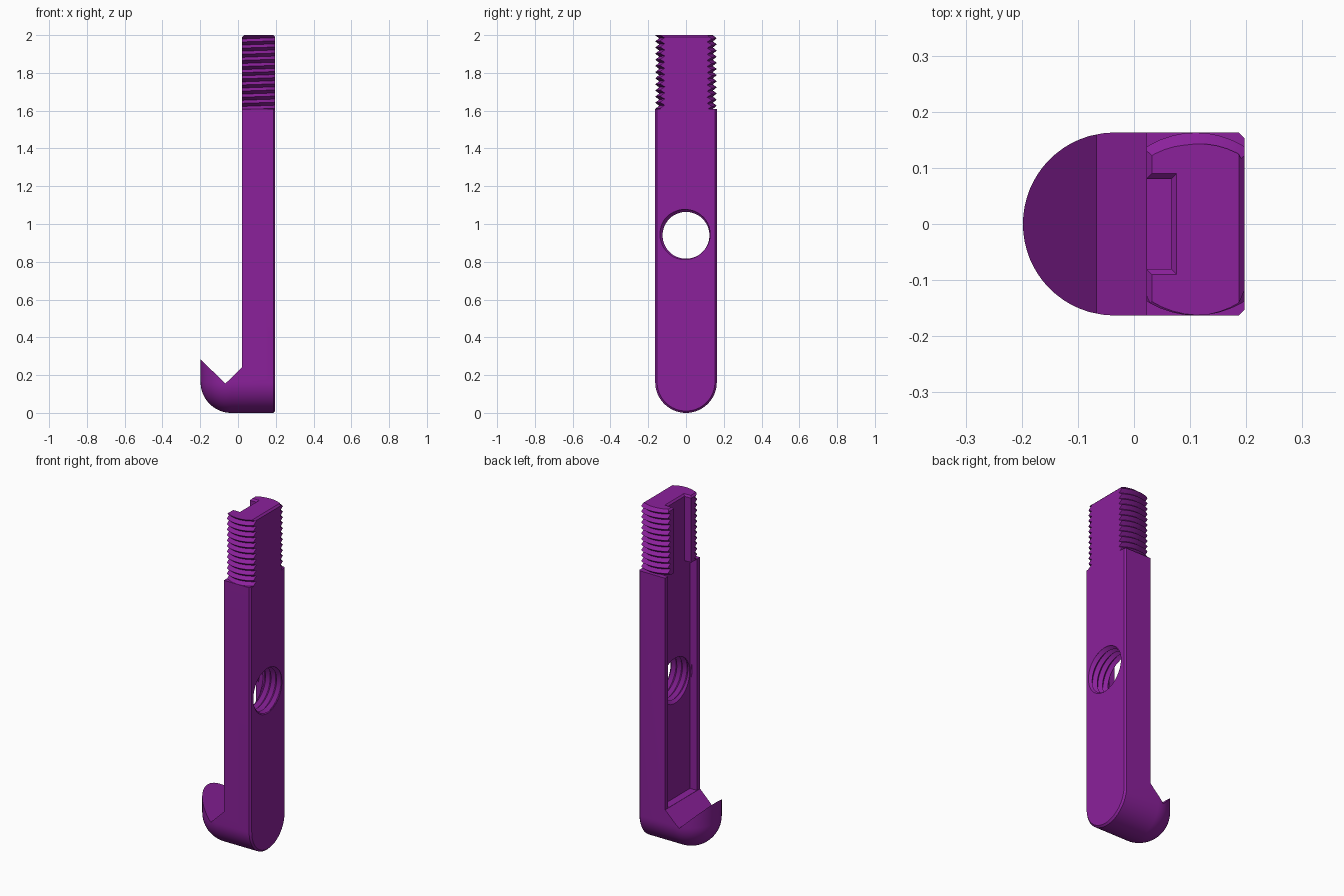
import bpy, bmesh, math
from mathutils import Matrix

if "Cube" in bpy.data.objects:
    bpy.data.objects.remove(bpy.data.objects["Cube"])

purple = bpy.data.materials.new("purple")
purple.diffuse_color = (0.26, 0.015, 0.33, 1)
purple.use_nodes = True
purple.node_tree.nodes["Principled BSDF"].inputs["Base Color"].default_value = purple.diffuse_color

R = 0.163            # half width of the bar
X0, X1 = 0.022, 0.197
SHOULDER = 1.61      # where the threaded end starts


def finish(bm, name):
    bmesh.ops.recalc_face_normals(bm, faces=bm.faces[:])
    me = bpy.data.meshes.new(name)
    bm.to_mesh(me)
    bm.free()
    ob = bpy.data.objects.new(name, me)
    bpy.context.collection.objects.link(ob)
    me.materials.append(purple)
    return ob


def hull(name, points):
    """Convex solid around a set of points."""
    bm = bmesh.new()
    vs = [bm.verts.new(p) for p in points]
    res = bmesh.ops.convex_hull(bm, input=vs)
    loose = {v for v in res["geom_interior"] + res["geom_unused"]
             if isinstance(v, bmesh.types.BMVert)}
    bmesh.ops.delete(bm, geom=list(loose), context='VERTS')
    bmesh.ops.dissolve_limit(bm, angle_limit=0.005, verts=bm.verts[:], edges=bm.edges[:])
    return finish(bm, name)


def box(name, x, y, z):
    return hull(name, [(a, b, c) for a in x for b in y for c in z])


def screw(name, root, crest, pitch, length, matrix, n=48):
    """Closed solid with a helical V thread, running up from the origin."""
    bm = bmesh.new()
    total = int(length / pitch) * n

    def helix(r, lift, count):
        return [bm.verts.new((r * math.cos(i * math.tau / n), r * math.sin(i * math.tau / n),
                              pitch * (i / n + lift))) for i in range(count + 1)]
    outer, inner = helix(crest, 0, total + n), helix(root, 0.5, total)
    for i in range(total):
        bm.faces.new((outer[i], outer[i + 1], inner[i + 1], inner[i]))
        bm.faces.new((inner[i], inner[i + 1], outer[i + n + 1], outer[i + n]))
    # Fan caps at both ends
    low = bm.verts.new((0, 0, 0))
    high = bm.verts.new((0, 0, pitch * (total / n + 1)))
    for e in [e for e in bm.edges if e.is_boundary]:
        mid = (e.verts[0].co.z + e.verts[1].co.z) / 2
        bm.faces.new((e.verts[0], e.verts[1], low if mid < length / 2 else high))
    bm.transform(matrix)
    return finish(bm, name)


def boolean(ob, cutter, operation='DIFFERENCE'):
    mod = ob.modifiers.new("cut", 'BOOLEAN')
    mod.operation, mod.solver, mod.object = operation, 'EXACT', cutter
    bpy.context.view_layer.objects.active = ob
    bpy.ops.object.modifier_apply(modifier=mod.name)
    bpy.data.objects.remove(cutter, do_unlink=True)


# Bar with rounded foot, chamfered face and ball-shaped hook end
N = 32
pts = []
for x, r in ((X1, R - 0.01), (X1 - 0.01, R)):
    pts += [(x, -r, SHOULDER), (x, r, SHOULDER)]
    for i in range(N + 1):
        a = math.pi * i / N
        pts.append((x, r * math.cos(a), R - r * math.sin(a)))
for i in range(N + 1):
    a = math.pi * i / N
    pts.append((-0.035 - R * math.sin(a), R * math.cos(a), SHOULDER))
    for j in range(N // 2 + 1):
        b = math.pi / 2 * j / (N // 2)
        pts.append((-0.035 - R * math.sin(a) * math.cos(b), R * math.cos(a) * math.cos(b),
                    R - R * math.sin(b)))
bar = hull("hooked_bar", pts)

# V notch of the hook and clear space above it
bm = bmesh.new()
outline = [(-0.067, 0.155), (X0, 0.242), (X0, 2.2), (-0.4, 2.2), (-0.4, 0.482)]
face = bm.faces.new([bm.verts.new((x, -0.5, z)) for x, z in outline])
ext = bmesh.ops.extrude_face_region(bm, geom=[face])
bmesh.ops.translate(bm, vec=(0, 1, 0),
                    verts=[v for v in ext["geom"] if isinstance(v, bmesh.types.BMVert)])
boolean(bar, finish(bm, "notch_cutter"))

# Long recess in the hook side, then the threaded hole
boolean(bar, box("recess_cutter", (-0.1, 0.068), (-0.135, 0.135), (0.243, 1.8)))
boolean(bar, screw("hole_cutter", 0.124, 0.142, 0.036, 0.22,
                   Matrix.Translation((0.03, 0, 0.94)) @ Matrix.Rotation(math.pi / 2, 4, 'Y')))

# Threaded end: screw trimmed to the bar thickness with a chamfered top
end = screw("threaded_end", 0.142, 0.163, 0.0325, 0.56, Matrix.Translation((0.11, 0, 1.52)))
trim = [(x, y, z) for y in (-0.3, 0.3)
        for x, z in ((X0, SHOULDER), (X1, SHOULDER), (X0, 1.99), (X1, 1.99),
                     (X0 + 0.01, 2.0), (X1 - 0.01, 2.0))]
boolean(end, hull("trim", trim), 'INTERSECT')

# Narrow slot through the threaded end with a flared mouth
boolean(end, box("slot_cutter", (-0.1, 0.066), (-0.08, 0.08), (1.5, 2.1)))
mouth = [(x, s * y, z) for s in (-1, 1)
         for x, y, z in ((-0.1, 0.08, 1.99), (0.066, 0.08, 1.99), (-0.1, 0.1, 2.01), (0.086, 0.1, 2.01))]
boolean(end, hull("mouth_cutter", mouth))

# Smooth rounds, crisp edges
for ob in (bar, end):
    bpy.ops.object.select_all(action='DESELECT')
    ob.select_set(True)
    bpy.context.view_layer.objects.active = ob
    bpy.ops.object.shade_smooth_by_angle(angle=math.radians(30))
